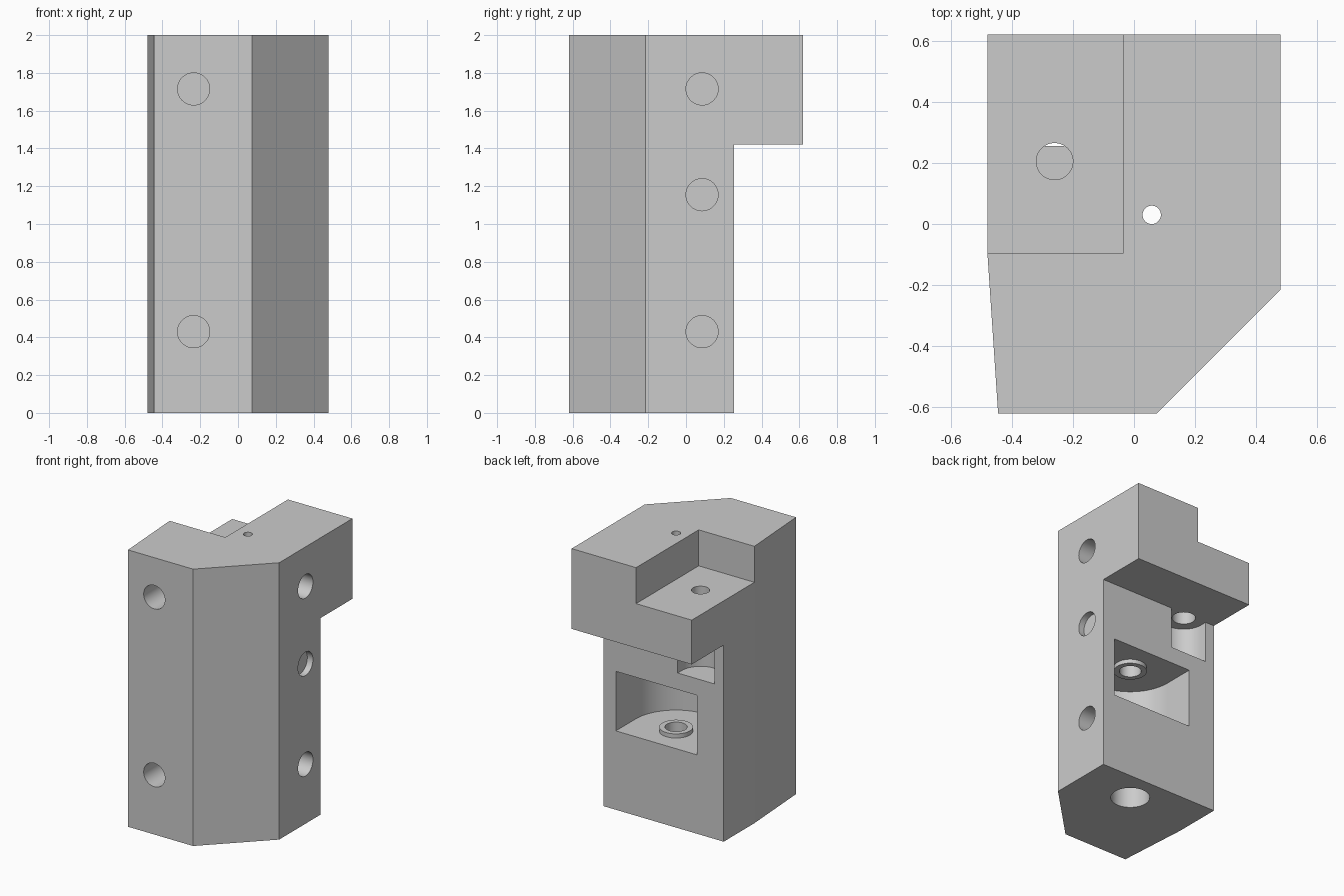
import bpy
import bmesh
import math
from mathutils import Matrix, Vector

default = bpy.data.objects.get("Cube")
if default:
    bpy.data.objects.remove(default, do_unlink=True)

grey = bpy.data.materials.new("plain grey")
grey.use_nodes = True
grey.diffuse_color = (0.6, 0.6, 0.6, 1)
grey.node_tree.nodes["Principled BSDF"].inputs["Base Color"].default_value = (0.6, 0.6, 0.6, 1)

HEIGHT = 2.0
BACK = 0.255          # back face of the column
SHELF = 1.42          # underside of the overhang
AXLE = (0.058, 0.03)  # vertical bore
BOLT = (-0.26, 0.205)  # bolt through the step
POCKET = (0.57, 1.0)  # floor and ceiling of the large pocket


def new_object(name, bm):
    bmesh.ops.recalc_face_normals(bm, faces=bm.faces)
    mesh = bpy.data.meshes.new(name)
    bm.to_mesh(mesh)
    bm.free()
    mesh.materials.append(grey)
    obj = bpy.data.objects.new(name, mesh)
    bpy.context.collection.objects.link(obj)
    return obj


def prism(name, outline, z0, z1):
    bm = bmesh.new()
    face = bm.faces.new([bm.verts.new((x, y, z0)) for x, y in outline])
    top = bmesh.ops.extrude_face_region(bm, geom=[face])["geom"]
    for v in top:
        if isinstance(v, bmesh.types.BMVert):
            v.co.z = z1
    return new_object(name, bm)


def rectangle(x0, x1, y0, y1):
    return [(x0, y0), (x1, y0), (x1, y1), (x0, y1)]


def rod(name, start, end, radius):
    start, end = Vector(start), Vector(end)
    axis = end - start
    turn = axis.to_track_quat("Z", "Y").to_matrix().to_4x4()
    bm = bmesh.new()
    bmesh.ops.create_cone(bm, cap_ends=True, segments=64, radius1=radius, radius2=radius,
                          depth=axis.length, matrix=Matrix.Translation((start + end) / 2) @ turn)
    return new_object(name, bm)


def bore(centre, z0, z1, radius):
    return rod("bore_cutter", (*centre, z0), (*centre, z1), radius)


def slot(centre, radius, z0, z1):
    # Round-ended pocket, open towards the back
    arc = [math.pi + math.pi * i / 32 for i in range(33)]
    outline = [(centre[0] + radius * math.cos(a), centre[1] + radius * math.sin(a)) for a in arc]
    outline += [(centre[0] + radius, 0.4), (centre[0] - radius, 0.4)]
    return prism("slot_cutter", outline, z0, z1)


def cut(target, cutter):
    mod = target.modifiers.new("cut", "BOOLEAN")
    mod.operation = "DIFFERENCE"
    mod.solver = "EXACT"
    mod.object = cutter
    depsgraph = bpy.context.evaluated_depsgraph_get()
    mesh = bpy.data.meshes.new_from_object(target.evaluated_get(depsgraph))
    target.modifiers.remove(mod)
    target.data = mesh
    bpy.data.objects.remove(cutter, do_unlink=True)


# Column with chamfered front corner and slightly tapered side
block = prism("mounting_block", [(-0.48, 0.62), (-0.48, -0.095), (-0.445, -0.62),
                                 (0.075, -0.62), (0.48, -0.215), (0.48, 0.62)], 0, HEIGHT)

# Space under the overhang and the step in the top
cut(block, prism("under_cutter", rectangle(-1, 1, BACK, 1), -1, SHELF))
cut(block, prism("step_cutter", rectangle(-1, -0.035, -0.095, 1), 1.74, 3))

# Pockets in the back
cut(block, slot(AXLE, 0.324, *POCKET))
cut(block, slot(BOLT, 0.148, 1.12, SHELF))

# Vertical bore, stepped from wide at the base to narrow at the top
cut(block, bore(AXLE, -0.1, 0.3, 0.13))
cut(block, bore(AXLE, 0.2, 0.8, 0.073))
cut(block, bore(AXLE, 0.8, 1.7, 0.073))
cut(block, bore(AXLE, 1.6, 2.1, 0.03))

# Bolt hole through the step
cut(block, bore(BOLT, 1.3, 1.58, 0.078))
cut(block, bore(BOLT, 1.5, 1.9, 0.06))

# Blind holes in the front and in the side
for z in (0.43, 1.715):
    cut(block, rod("front_cutter", (-0.235, -0.8, z), (-0.235, -0.32, z), 0.085))
for z, depth in ((0.43, 0.24), (1.155, 0.045), (1.715, 0.24)):
    cut(block, rod("side_cutter", (0.6, 0.085, z), (0.48 - depth, 0.085, z), 0.085))

# Raised rings around the bore on the pocket floor and ceiling
floor, ceiling = POCKET
parts = [block]
for name, z0, z1 in (("floor_ring", floor, floor + 0.03), ("ceiling_ring", ceiling - 0.03, ceiling)):
    ring = rod(name, (*AXLE, z0), (*AXLE, z1), 0.11)
    cut(ring, bore(AXLE, z0 - 0.1, z1 + 0.1, 0.073))
    parts.append(ring)

bpy.ops.object.select_all(action="DESELECT")
for part in parts:
    part.select_set(True)
bpy.context.view_layer.objects.active = block
bpy.ops.object.shade_smooth_by_angle(angle=math.radians(30))
# The shallow taper on the side stays flat
for face in block.data.polygons:
    if face.area > 0.1 and len(face.vertices) > 4:
        face.use_smooth = False
for face in block.data.polygons:
    if face.normal.x < -0.9 and face.center.x < -0.44:
        face.use_smooth = False
